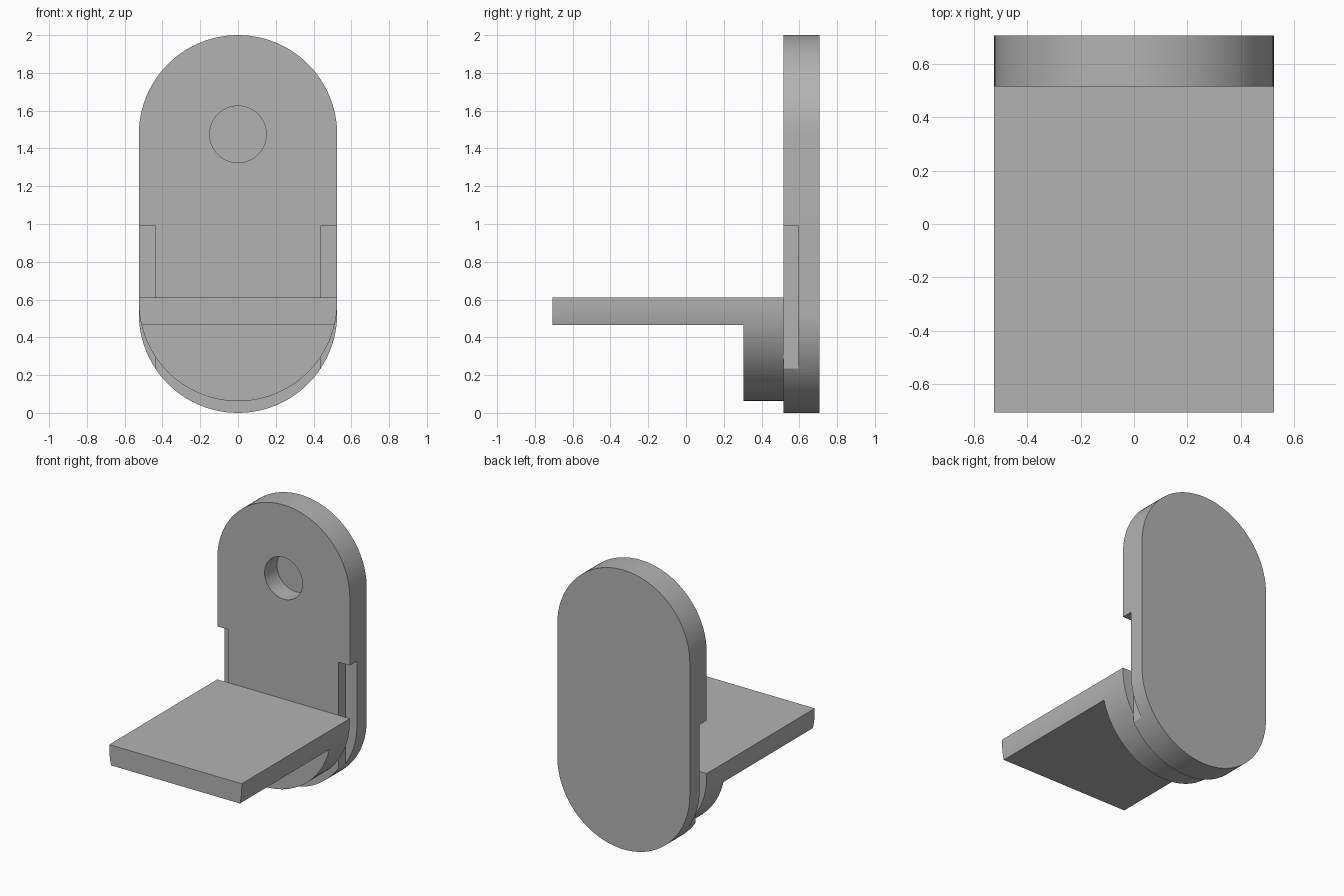
import bpy, bmesh
from math import sin, cos, pi, radians

cube = bpy.data.objects.get("Cube")
if cube:
    bpy.data.objects.remove(cube, do_unlink=True)

R = 0.525                      # shared half width and corner radius
FRONT, BACK = 0.515, 0.707     # depth range of the upright plate

grey = bpy.data.materials.new("plain grey")
grey.use_nodes = True
colour = (0.45, 0.45, 0.45, 1)
grey.diffuse_color = colour
grey.node_tree.nodes["Principled BSDF"].inputs["Base Color"].default_value = colour


def arc(cz, radius, start, end, steps=48):
    """Points in the xz plane along a circular arc centred on x = 0."""
    angles = [start + (end - start) * i / steps for i in range(steps + 1)]
    return [(radius * cos(a), cz + radius * sin(a)) for a in angles]


def extrude(name, profile, y0, y1):
    """Extrude an xz profile along y."""
    bm = bmesh.new()
    face = bm.faces.new([bm.verts.new((x, y0, z)) for x, z in profile])
    new = bmesh.ops.extrude_face_region(bm, geom=[face])["geom"]
    moved = [v for v in new if isinstance(v, bmesh.types.BMVert)]
    bmesh.ops.translate(bm, verts=moved, vec=(0, y1 - y0, 0))
    bmesh.ops.recalc_face_normals(bm, faces=bm.faces)
    mesh = bpy.data.meshes.new(name)
    bm.to_mesh(mesh)
    bm.free()
    mesh.materials.append(grey)
    obj = bpy.data.objects.new(name, mesh)
    bpy.context.collection.objects.link(obj)
    return obj


def rect(x0, x1, z0, z1):
    return [(x0, z0), (x1, z0), (x1, z1), (x0, z1)]


def cut(target, cutter):
    """Subtract the cutter, apply the result and remove the cutter."""
    mod = target.modifiers.new("cut", "BOOLEAN")
    mod.operation = "DIFFERENCE"
    mod.solver = "EXACT"
    mod.object = cutter
    cutter.hide_render = True
    bpy.ops.object.select_all(action="DESELECT")
    bpy.context.view_layer.objects.active = target
    target.select_set(True)
    bpy.ops.object.modifier_apply(modifier=mod.name)
    bpy.data.objects.remove(cutter, do_unlink=True)


# Upright plate with fully rounded ends
plate = extrude("back_plate", arc(2 - R, R, 0, pi) + arc(R, R, pi, 2 * pi), FRONT, BACK)

# Blind round hole
cut(plate, extrude("hole_cutter", arc(2 - R, 0.15, 0, 2 * pi)[:-1], FRONT - 0.1, FRONT + 0.14))

# Side notches on the front edges
for side in (-1, 1):
    notch = rect(side * 0.437, side * 0.7, 0.1, 0.99)
    cut(plate, extrude("notch_cutter", notch, FRONT - 0.1, 0.595))

# Shelf and its rounded bracket, cut from one half-round bar
shelf = extrude("shelf", arc(0.587, R, pi, 2 * pi) + [(R, 0.61), (-R, 0.61)], -BACK, FRONT)
cut(shelf, extrude("underside_cutter", rect(-0.7, 0.7, -0.2, 0.465), -0.9, 0.305))

# Smooth the curved walls and keep the edges sharp
bpy.ops.object.select_all(action="DESELECT")
for obj in (plate, shelf):
    obj.select_set(True)
bpy.context.view_layer.objects.active = plate
bpy.ops.object.shade_smooth_by_angle(angle=radians(30))
